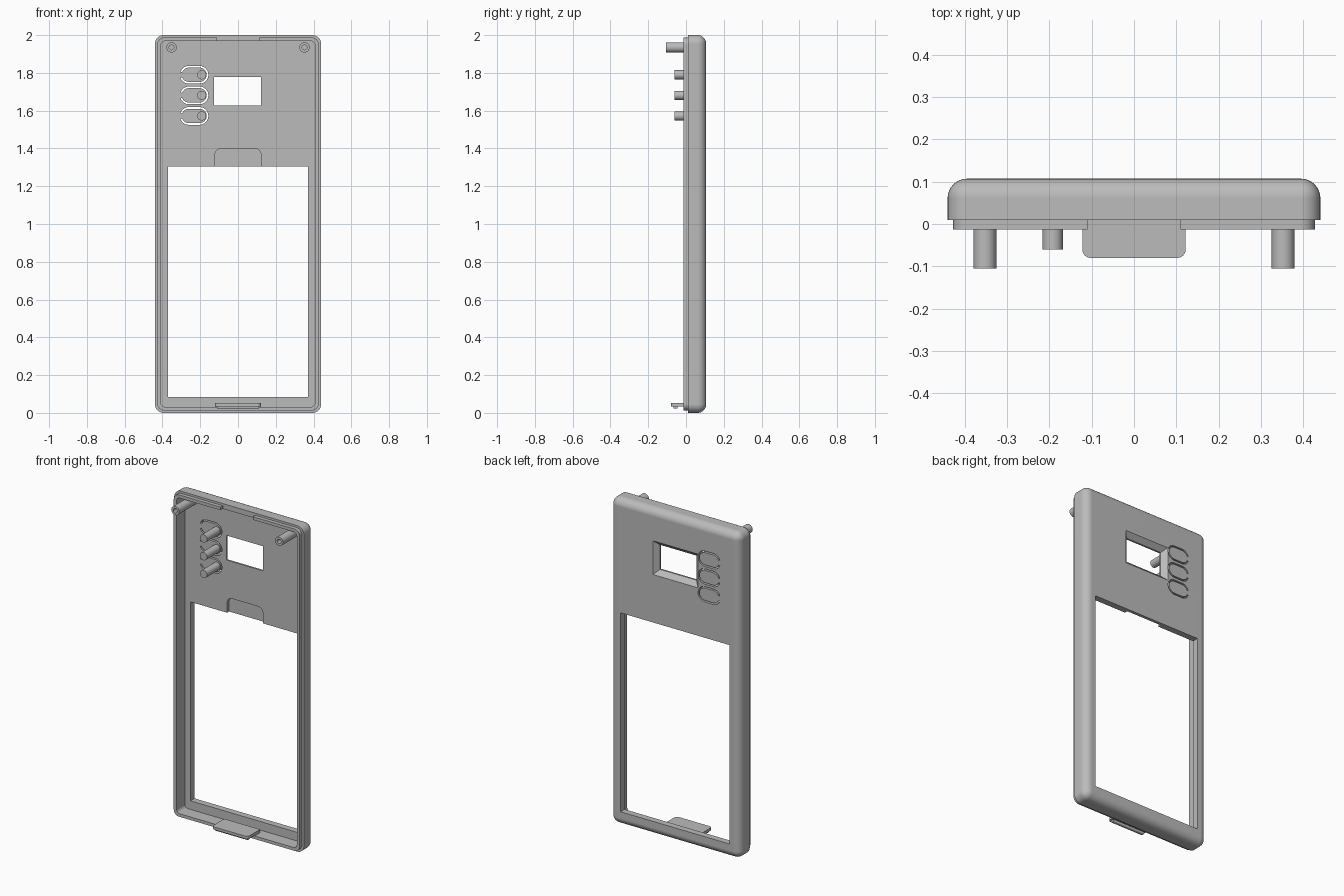
import bpy, bmesh
from math import radians, cos, sin
from mathutils import Matrix

start = bpy.data.objects.get("Cube")
if start:
    bpy.data.objects.remove(start, do_unlink=True)

grey = bpy.data.materials.new("plain grey")
grey.use_nodes = True
grey.diffuse_color = (0.5, 0.5, 0.5, 1)
grey.node_tree.nodes["Principled BSDF"].inputs["Base Color"].default_value = (0.5, 0.5, 0.5, 1)

FLOOR, BACK, RIM, LIP = 0.068, 0.107, 0.01, -0.013


def finish(name, bm):
    bmesh.ops.recalc_face_normals(bm, faces=bm.faces)
    mesh = bpy.data.meshes.new(name)
    bm.to_mesh(mesh)
    bm.free()
    mesh.materials.append(grey)
    ob = bpy.data.objects.new(name, mesh)
    bpy.context.collection.objects.link(ob)
    return ob


def box(name, x, y, z, radius=0, rounded=None, segments=8):
    """Box from (low, high) ranges; rounded(edge) picks the edges to bevel."""
    bm = bmesh.new()
    bmesh.ops.create_cube(bm, size=1)
    for v in bm.verts:
        v.co = [r[0] if c < 0 else r[1] for c, r in zip(v.co, (x, y, z))]
    if radius:
        edges = [e for e in bm.edges if rounded(e)]
        bmesh.ops.bevel(bm, geom=edges, offset=radius, segments=segments,
                        profile=0.5, affect='EDGES')
    return finish(name, bm)


def along(axis):
    return lambda e: abs((e.verts[0].co - e.verts[1].co)[axis]) > 1e-4


def prism(name, front, back, y0, y1):
    """Solid between two matching x-z outlines."""
    bm = bmesh.new()
    a = [bm.verts.new((x, y0, z)) for x, z in front]
    b = [bm.verts.new((x, y1, z)) for x, z in back]
    bm.faces.new(a)
    bm.faces.new(b[::-1])
    for i in range(len(a)):
        j = (i + 1) % len(a)
        bm.faces.new((a[i], b[i], b[j], a[j]))
    return finish(name, bm)


def cylinder(name, x, z, radius, y0, y1):
    bm = bmesh.new()
    bmesh.ops.create_cone(bm, cap_ends=True, segments=32, radius1=radius,
                          radius2=radius, depth=y1 - y0)
    bmesh.ops.transform(bm, verts=bm.verts, matrix=Matrix.Translation(
        (x, (y0 + y1) / 2, z)) @ Matrix.Rotation(radians(90), 4, 'X'))
    return finish(name, bm)


def combine(ob, other, operation='DIFFERENCE'):
    mod = ob.modifiers.new("cut", 'BOOLEAN')
    mod.operation, mod.solver, mod.object = operation, 'EXACT', other
    bpy.context.view_layer.objects.active = ob
    bpy.ops.object.modifier_apply(modifier=mod.name)
    bpy.data.objects.remove(other, do_unlink=True)


def rect(x0, x1, z0, z1, grow=0):
    x0, x1, z0, z1 = x0 - grow, x1 + grow, z0 - grow, z1 + grow
    return [(x0, z0), (x1, z0), (x1, z1), (x0, z1)]


def c_slot(cx, cz, half, radius, width):
    """Open capsule-shaped band with a hinge gap on the -x end."""
    def path(r):
        arcs = ((-half, range(160, 89, -10)), (half, range(90, -91, -10)),
                (-half, range(-90, -161, -10)))
        return [(cx + off + r * cos(radians(a)), cz + r * sin(radians(a)))
                for off, angles in arcs for a in angles]
    return path(radius) + path(radius - width)[::-1]


# Shell with rounded back and corners, and a stepped lip on the front
shell = box("cover_shell", (-0.44, 0.44), (RIM, BACK), (0, 2), 0.046,
            lambda e: max(v.co.y for v in e.verts) > RIM + 0.01)
combine(shell, box("lip", (-0.427, 0.427), (LIP, 0.04), (0.013, 1.987), 0.036, along(1)), 'UNION')
combine(shell, box("cavity", (-0.408, 0.408), (-0.1, FLOOR), (0.032, 1.968), 0.022, along(1)))
combine(shell, box("lip_gap", (-0.11, 0.11), (-0.1, RIM), (1.95, 2.1)))

# Large opening and the finger recess above it
combine(shell, box("opening", (-0.37, 0.37), (0, 0.2), (0.085, 1.305)))
combine(shell, box("recess", (-0.122, 0.122), (0, FLOOR + 0.02), (1.2, 1.4), 0.035,
                   lambda e: along(1)(e) and e.verts[0].co.z > 1.3))

# Small window, flared towards the back
window = (-0.127, 0.121, 1.627, 1.778)
combine(shell, prism("window", rect(*window), rect(*window, 0.028), BACK - 0.028, BACK))
combine(shell, prism("window_hole", rect(*window), rect(*window), 0, BACK - 0.02))

# Spring buttons: slots through the wall, each with a plunger
for i, z in enumerate((1.79, 1.681, 1.572)):
    slot = c_slot(-0.232, z, 0.028, 0.047, 0.009)
    combine(shell, prism("slot", slot, slot, 0, 0.2))
    cylinder(f"button_plunger_{i + 1}", -0.192, z, 0.024, -0.06, FLOOR + 0.01)

# Screw posts in the top corners
for side, x in (("right", -0.352), ("left", 0.352)):
    post = cylinder(f"screw_post_{side}", x, 1.935, 0.027, -0.105, FLOOR + 0.01)
    combine(post, cylinder("bore", x, 1.935, 0.013, -0.2, FLOOR - 0.02))

# Latch tongue at the bottom with a catch ridge underneath
box("latch_tongue", (-0.122, 0.122), (-0.08, 0.04), (0.035, 0.052), 0.02,
    lambda e: along(2)(e) and e.verts[0].co.y < 0)
box("latch_base", (-0.122, 0.122), (-0.005, 0.04), (0.025, 0.04))
box("latch_ridge", (-0.11, 0.11), (-0.067, -0.045), (0.022, 0.037), 0.006,
    lambda e: along(0)(e) and e.verts[0].co.z < 0.03, 4)

# Smooth curved faces, keep flat faces flat
for ob in [o for o in bpy.context.scene.objects if o.type == 'MESH']:
    bpy.ops.object.select_all(action='DESELECT')
    ob.select_set(True)
    bpy.context.view_layer.objects.active = ob
    bpy.ops.object.shade_smooth_by_angle(angle=radians(30))
    weighted = ob.modifiers.new("even_shading", 'WEIGHTED_NORMAL')
    weighted.keep_sharp = True
